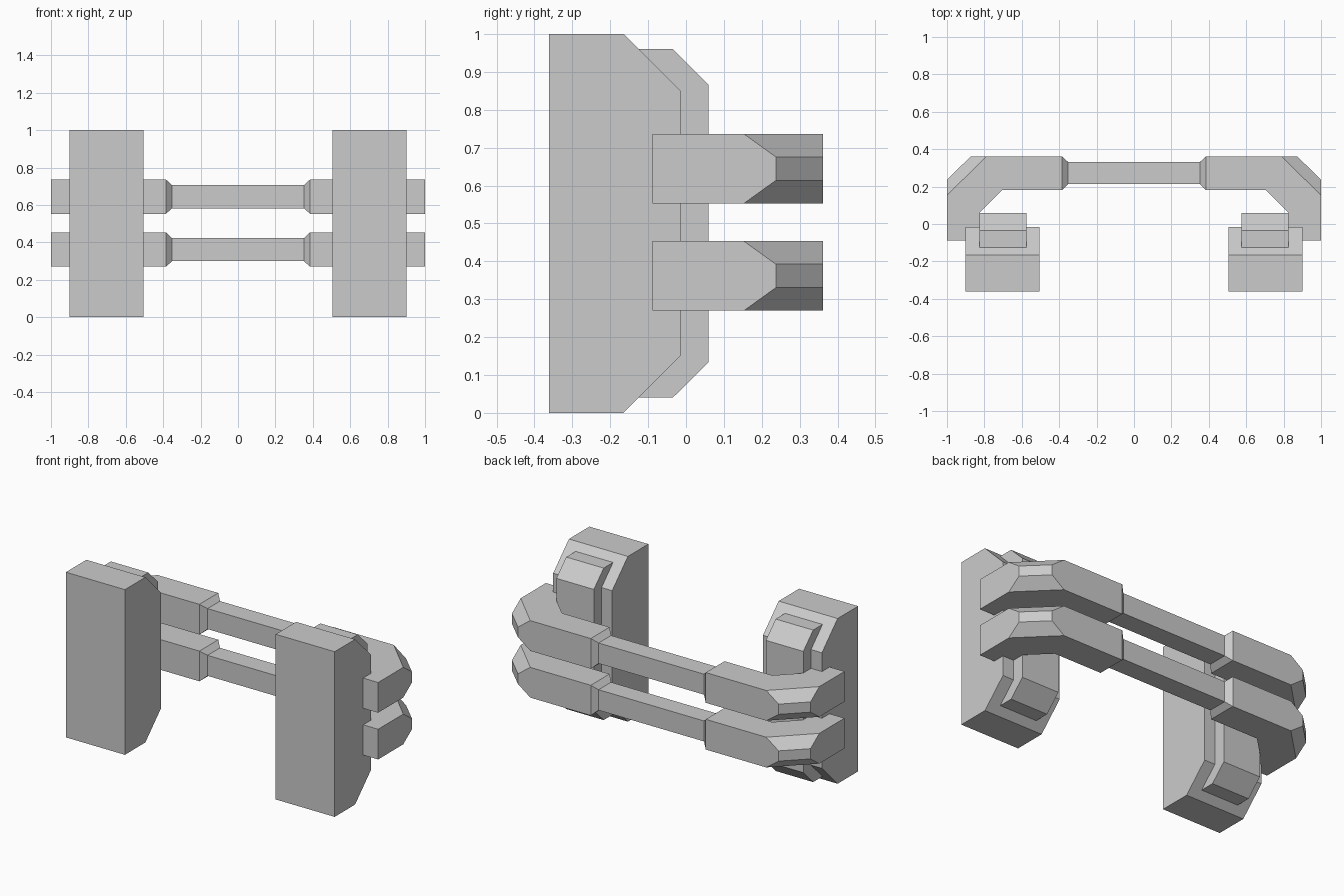
import bpy, bmesh

if "Cube" in bpy.data.objects:
    bpy.data.objects.remove(bpy.data.objects["Cube"])


def finish(name, bm):
    """Turn a right-hand half into an object mirrored across x = 0."""
    bmesh.ops.recalc_face_normals(bm, faces=bm.faces)
    mesh = bpy.data.meshes.new(name)
    bm.to_mesh(mesh)
    bm.free()
    obj = bpy.data.objects.new(name, mesh)
    bpy.context.collection.objects.link(obj)
    mirror = obj.modifiers.new("mirror", 'MIRROR')
    mirror.use_axis = (True, False, False)
    mirror.use_mirror_merge = True
    mirror.merge_threshold = 0.0005
    return obj


def block(name, x0, x1, profile):
    """Extrude a (y, z) profile from x0 to x1."""
    bm = bmesh.new()
    face = bm.faces.new([bm.verts.new((x0, y, z)) for y, z in profile])
    ext = bmesh.ops.extrude_face_region(bm, geom=[face])
    verts = [g for g in ext["geom"] if isinstance(g, bmesh.types.BMVert)]
    bmesh.ops.translate(bm, verts=verts, vec=(x1 - x0, 0, 0))
    return finish(name, bm)


def grip_bar(name, zc):
    """Half bar: stacked outlines, with a thin neck and a faceted outer corner."""
    bm = bmesh.new()
    neck_scale = 0.062 / 0.0915
    neck = {0, 1, 10, 11}
    levels = []
    for dz in (-0.0915, -0.031, 0.031, 0.0915):
        # the outer corner is cut deeper at top and bottom
        cut = ((0.79, 0.361), (1, 0.153)) if abs(dz) > 0.05 else ((0.873, 0.361), (1, 0.237))
        outline = [(0, 0.332), (0.353, 0.332), (0.385, 0.361), *cut,
                   (1, -0.088), (0.827, -0.088), (0.827, 0.06), (0.704, 0.181),
                   (0.385, 0.181), (0.353, 0.213), (0, 0.213)]
        levels.append([bm.verts.new((x, y, zc + dz * (neck_scale if i in neck else 1)))
                       for i, (x, y) in enumerate(outline)])
    # side walls, left open at the mirror plane
    for a, b in zip(levels, levels[1:]):
        for i in range(11):
            bm.faces.new((a[i], a[i + 1], b[i + 1], b[i]))
    # top and bottom: neck, taper, arm
    for ring in (levels[0], levels[-1]):
        for ids in ((0, 1, 10, 11), (1, 2, 9, 10), range(2, 10)):
            bm.faces.new([ring[i] for i in ids])
    return finish(name, bm)


# Upright pads and the raised plates behind them
block("pads", 0.505, 0.90, [(-0.361, 0), (-0.165, 0), (-0.015, 0.15),
                            (-0.015, 0.85), (-0.165, 1), (-0.361, 1)])
block("backing_plates", 0.576, 0.827, [(-0.125, 0.04), (-0.035, 0.04), (0.059, 0.133),
                                       (0.059, 0.867), (-0.035, 0.96), (-0.125, 0.96)])

# Two horizontal bars
grip_bar("upper_bar", 0.6445)
grip_bar("lower_bar", 0.3615)
